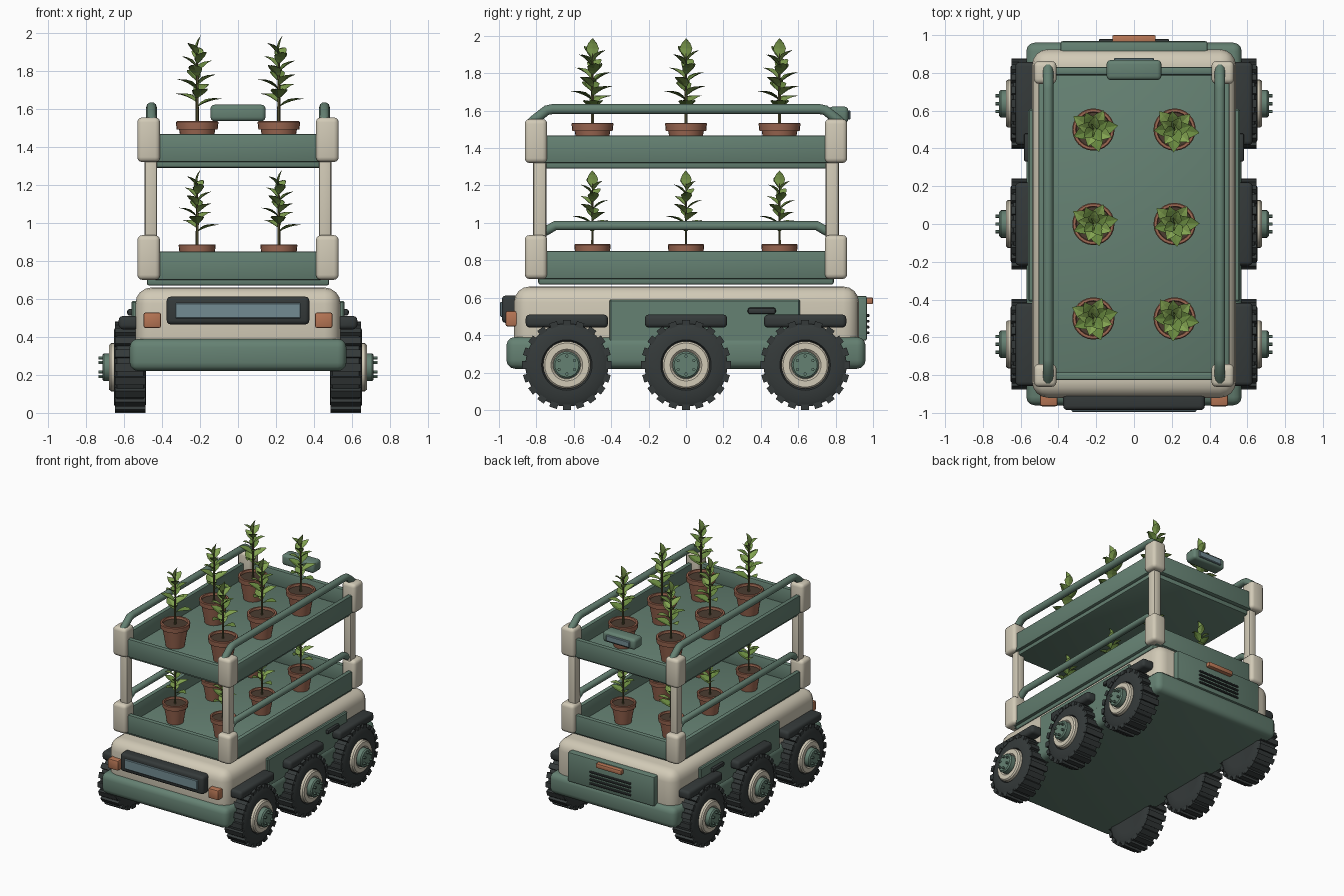
import bpy, bmesh, math, random
from mathutils import Matrix, Vector

if "Cube" in bpy.data.objects:
    bpy.data.objects.remove(bpy.data.objects["Cube"])

random.seed(4)


def material(name, *rgb):
    m = bpy.data.materials.new(name)
    m.diffuse_color = (*rgb, 1)
    m.use_nodes = True
    m.node_tree.nodes["Principled BSDF"].inputs["Base Color"].default_value = m.diffuse_color
    return m


GREEN = material("sage_green", .13, .22, .17)
CREAM = material("cream", .64, .59, .47)
DARK = material("rubber", .035, .042, .042)
GLASS = material("glass", .17, .26, .29)
AMBER = material("amber", .47, .18, .09)
CLAY = material("terracotta", .34, .14, .085)
SOIL = material("soil", .07, .045, .03)
LEAF = material("leaf", .14, .25, .05)
LEAF2 = material("leaf_light", .22, .36, .08)
STEM = material("stem", .11, .10, .04)


def finish(name, bm, mats, smooth=35):
    me = bpy.data.meshes.new(name)
    bm.to_mesh(me)
    bm.free()
    for m in mats:
        me.materials.append(m)
    ob = bpy.data.objects.new(name, me)
    bpy.context.collection.objects.link(ob)
    if smooth:
        bpy.ops.object.select_all(action='DESELECT')
        ob.select_set(True)
        bpy.context.view_layer.objects.active = ob
        bpy.ops.object.shade_smooth_by_angle(angle=math.radians(smooth))
    return ob


def box(name, x, y, z, mat, bevel=0.0, seg=3):
    """Bevelled box from (min, max) ranges."""
    bm = bmesh.new()
    bmesh.ops.create_cube(bm, size=1)
    for v in bm.verts:
        v.co = [r[0] if c < 0 else r[1] for c, r in zip(v.co, (x, y, z))]
    if bevel:
        bmesh.ops.bevel(bm, geom=bm.edges[:], offset=bevel, segments=seg,
                        profile=.5, affect='EDGES', clamp_overlap=True)
    return finish(name, bm, [mat])


def pair(name, x, y, z, mat, bevel=0.0, seg=3):
    box(name + "_right", x, y, z, mat, bevel, seg)
    box(name + "_left", (-x[1], -x[0]), y, z, mat, bevel, seg)


def lathe(bm, profile, n, mi=0):
    """Revolve (radius, height) points round z; ends are capped."""
    rings = [[bm.verts.new((r * math.cos(2 * math.pi * i / n), r * math.sin(2 * math.pi * i / n), h))
              for i in range(n)] for r, h in profile]
    faces = [bm.faces.new((a[i], a[(i + 1) % n], b[(i + 1) % n], b[i]))
             for a, b in zip(rings, rings[1:]) for i in range(n)]
    faces += [bm.faces.new(rings[0][::-1]), bm.faces.new(rings[-1])]
    for f in faces:
        f.material_index = mi


def tube(name, pts, r, mat):
    cu = bpy.data.curves.new(name, 'CURVE')
    cu.dimensions = '3D'
    cu.bevel_depth, cu.bevel_resolution, cu.use_fill_caps = r, 3, True
    sp = cu.splines.new('POLY')
    sp.points.add(len(pts) - 1)
    for p, co in zip(sp.points, pts):
        p.co = (*co, 1)
    cu.materials.append(mat)
    ob = bpy.data.objects.new(name, cu)
    bpy.context.collection.objects.link(ob)
    bpy.ops.object.select_all(action='DESELECT')
    ob.select_set(True)
    bpy.context.view_layer.objects.active = ob
    bpy.ops.object.convert(target='MESH')


# chassis and body
box("chassis", (-.57, .57), (-.96, .96), (.22, .39), GREEN, .045)
box("body", (-.54, .54), (-.92, .925), (.28, .66), CREAM, .085, 4)
pair("side_panel", (.50, .56), (-.41, .61), (.36, .59), GREEN, .008, 1)
pair("side_handle", (.55, .583), (.33, .48), (.512, .547), DARK, .012, 2)

# front window and lamps
box("window_frame", (-.375, .375), (-.985, -.88), (.465, .612), DARK, .022)
box("window_glass", (-.33, .33), (-.995, -.95), (.498, .578), GLASS, .005, 1)
pair("front_lamp", (.405, .497), (-.965, -.88), (.447, .528), AMBER, .01, 2)

# rear hatch with vents and lamp
box("rear_hatch", (-.39, .39), (.88, .968), (.37, .61), GREEN, .012, 2)
for i in range(4):
    z = .412 + i * .031
    box("rear_vent", (-.185, .185), (.95, .98), (z - .007, z + .007), DARK, .003, 1)
box("rear_lamp", (-.115, .115), (.95, 1.0), (.565, .602), AMBER, .008, 2)

# wheel: tyre with tread blocks, rim, hub and bolts, then turned onto the x axis
bm = bmesh.new()
lathe(bm, [(.14, -.08), (.195, -.085), (.222, -.07), (.222, .07), (.195, .085), (.135, .085), (.12, .06)], 40, 0)
for i in range(20):
    rot = Matrix.Rotation(2 * math.pi * i / 20, 4, 'Z')
    bmesh.ops.create_cube(bm, size=1, matrix=rot @ Matrix.Translation((.225, 0, 0)) @ Matrix.Diagonal((.03, .042, .16, 1)))
lathe(bm, [(.127, .05), (.127, .1), (.118, .11), (.085, .11), (.075, .1)], 32, 1)
lathe(bm, [(.073, .08), (.073, .137), (.064, .146)], 24, 2)
for i in range(6):
    rot = Matrix.Rotation(math.pi * i / 3, 4, 'Z')
    bmesh.ops.create_cone(bm, cap_ends=True, segments=6, radius1=.009, radius2=.009, depth=.03,
                          matrix=rot @ Matrix.Translation((.048, 0, .15)))
for f in bm.faces:
    c = f.calc_center_median()
    if c.z > .134 and c.xy.length > .035 and len(f.verts) <= 6 and f.calc_area() < .0004:
        f.material_index = 2
bm.transform(Matrix.Rotation(math.pi / 2, 4, 'Y'))
wheel = finish("wheel", bm, [DARK, CREAM, GREEN])
mesh = wheel.data
bpy.data.objects.remove(wheel)
for y in (-.637, 0, .637):
    for s, side in ((1, "right"), (-1, "left")):
        ob = bpy.data.objects.new("wheel_" + side, mesh)
        ob.location = (s * .568, y, .24)
        ob.rotation_euler.z = 0 if s > 0 else math.pi
        bpy.context.collection.objects.link(ob)
    pair("fender", (.48, .628), (y - .22, y + .22), (.44, .51), DARK, .022)

# plant trays: base, walls and corner caps
for z, top, cap in ((.67, .85, .70), (1.29, 1.467, 1.32)):
    box("tray_base", (-.48, .48), (-.79, .79), (z, z + .055), GREEN, .012, 2)
    pair("tray_side", (.468, .505), (-.80, .80), (z + .03, top), GREEN, .008, 2)
    box("tray_front", (-.48, .48), (-.825, -.785), (z + .03, top), GREEN, .008, 2)
    box("tray_back", (-.48, .48), (.79, .83), (z + .03, top), GREEN, .008, 2)
    for a, b in ((-.862, -.742), (.742, .862)):
        pair("corner_cap", (.41, .53), (a, b), (cap, cap + .235), CREAM, .026)

# posts and side rails
for a, b in ((-.818, -.746), (.746, .818)):
    pair("post", (.425, .492), (a, b), (.72, 1.5), CREAM, .014, 2)
for s in (-1, 1):
    x = s * .455
    tube("upper_rail", [(x, -.83, 1.53), (x, -.805, 1.555), (x, -.745, 1.602), (x, -.715, 1.608),
                        (x, .715, 1.608), (x, .745, 1.602), (x, .805, 1.555), (x, .83, 1.53)], .028, GREEN)
    tube("lower_rail", [(x, -.78, .94), (x, -.735, .965), (x, -.70, .985),
                        (x, .70, .985), (x, .735, .965), (x, .78, .94)], .026, GREEN)

# rear sensor pod
box("sensor_pod", (-.145, .145), (.762, .868), (1.535, 1.622), GREEN, .022)
box("sensor_screen", (-.105, .105), (.85, .88), (1.553, 1.602), GLASS, .005, 1)


def leaf(bm, base, az, el, length, width, mi):
    """Pointed leaf folded along its midrib, drooping at the tip."""
    d = Vector((math.cos(az) * math.cos(el), math.sin(az) * math.cos(el), math.sin(el)))
    s = Vector((-math.sin(az), math.cos(az), 0))
    n = d.cross(s)
    rows = []
    for t, w in ((0, .1), (.25, .75), (.5, 1), (.75, .68), (1, .03)):
        mid = base + d * (length * t) + n * (length * .25 * t * (1 - t))
        rows.append([bm.verts.new(mid + s * (k * w * width) + n * (abs(k) * w * width * .3)) for k in (-1, 0, 1)])
    for a, b in zip(rows, rows[1:]):
        for j in (0, 1):
            bm.faces.new((a[j], a[j + 1], b[j + 1], b[j])).material_index = mi


# potted plants, smaller on the lower shelf
for floor, size in ((.722, .87), (1.345, 1)):
    for x in (-.215, .215):
        for y in (-.5, 0, .5):
            place = Matrix.Translation((x, y, floor)) @ Matrix.Scale(size, 4)
            bm = bmesh.new()
            lathe(bm, [(.07, 0), (.095, .145), (.108, .147), (.112, .185), (.107, .19), (.094, .19), (.09, .168)], 24, 0)
            lathe(bm, [(.091, .165), (.091, .172)], 24, 1)
            bm.transform(place)
            finish("pot", bm, [CLAY, SOIL])
            bm = bmesh.new()
            lathe(bm, [(.009, .165), (.008, .35), (.004, .56)], 6, 2)
            turn = random.uniform(-.3, .3)
            for i in range(13):
                t = i / 12
                leaf(bm, Vector((0, 0, .265 + .27 * t)), turn + i * 2.4, math.radians(18 + 27 * t),
                     .138 - .045 * t, .043 - .012 * t, i % 2)
            leaf(bm, Vector((0, 0, .53)), turn * .5, math.radians(80), .112, .034, 1)
            bm.transform(place)
            finish("plant", bm, [LEAF, LEAF2, STEM], 0)
